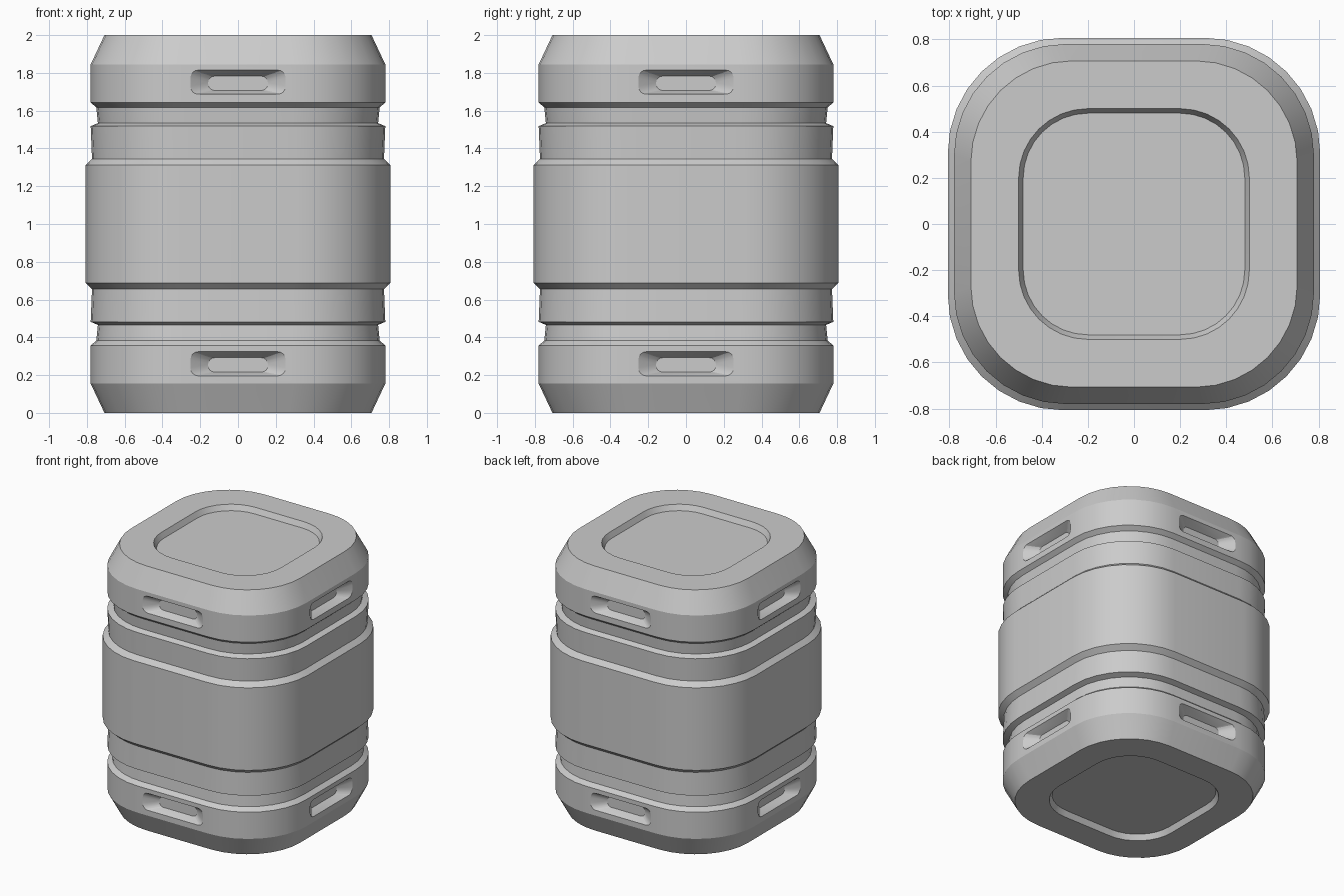
import bpy, bmesh, math
from mathutils import Matrix

if "Cube" in bpy.data.objects:
    bpy.data.objects.remove(bpy.data.objects["Cube"])

SEG = 8  # segments per rounded corner


def rounded(hx, hy, r, seg=SEG):
    """Rounded rectangle outline, counter-clockwise."""
    pts = []
    for q, (sx, sy) in enumerate([(1, 1), (-1, 1), (-1, -1), (1, -1)]):
        for i in range(seg + 1):
            a = math.pi / 2 * (q + i / seg)
            pts.append((sx * (hx - r) + r * math.cos(a), sy * (hy - r) + r * math.sin(a)))
    return pts


def loft(name, loops, matrix=None):
    """Skin a stack of (outline, height) loops and close both ends."""
    bm = bmesh.new()
    rings = [[bm.verts.new((x, y, z)) for x, y in pts] for pts, z in loops]
    n = len(rings[0])
    for a, b in zip(rings, rings[1:]):
        for i in range(n):
            j = (i + 1) % n
            bm.faces.new((a[i], a[j], b[j], b[i]))
    bm.faces.new(rings[0][::-1])
    bm.faces.new(rings[-1])
    if matrix:
        bm.transform(matrix)
    bmesh.ops.recalc_face_normals(bm, faces=bm.faces[:])
    me = bpy.data.meshes.new(name)
    bm.to_mesh(me)
    bm.free()
    ob = bpy.data.objects.new(name, me)
    bpy.context.collection.objects.link(ob)
    return ob


# Lower half profile (half width, height), starting in the base recess
recess = [(0.48, 0.28, 0.04), (0.50, 0.30, 0.0)]
walls = [(0.707, 0.0), (0.78, 0.155), (0.78, 0.357), (0.75, 0.383), (0.742, 0.466),
         (0.78, 0.482), (0.773, 0.655), (0.807, 0.688)]
half = recess + [(h, h * 0.62, z) for h, z in walls]
profile = half + [(h, r, 2 - z) for h, r, z in reversed(half)]

# Container shell
body = loft("container_body", [(rounded(h, h, r), z) for h, r, z in profile])

# Tapered hand slots on all four sides, near the top and the bottom
cutters = []
for zc in (0.26, 1.751):
    for k in range(4):
        floor = [(x, y - 0.006 + 0.0) for x, y in rounded(0.158, 0.038, 0.034, 4)]
        mouth = rounded(0.252, 0.064, 0.042, 4)
        m = (Matrix.Rotation(k * math.pi / 2, 4, 'Z') @ Matrix.Translation((0, 0, zc))
             @ Matrix.Rotation(math.pi / 2, 4, 'X'))
        cutters.append(loft("slot_cutter", [(floor, 0.715), (mouth, 0.78), (mouth, 0.86)], m))

bpy.context.view_layer.objects.active = body
for c in cutters:
    c.hide_render = True
    mod = body.modifiers.new("slot", 'BOOLEAN')
    mod.operation = 'DIFFERENCE'
    mod.solver = 'EXACT'
    mod.object = c
    bpy.ops.object.modifier_apply(modifier=mod.name)
for c in cutters:
    bpy.data.objects.remove(c)

# Smooth corners, crisp steps
bpy.ops.object.select_all(action='DESELECT')
body.select_set(True)
bpy.ops.object.shade_smooth_by_angle(angle=math.radians(20))
